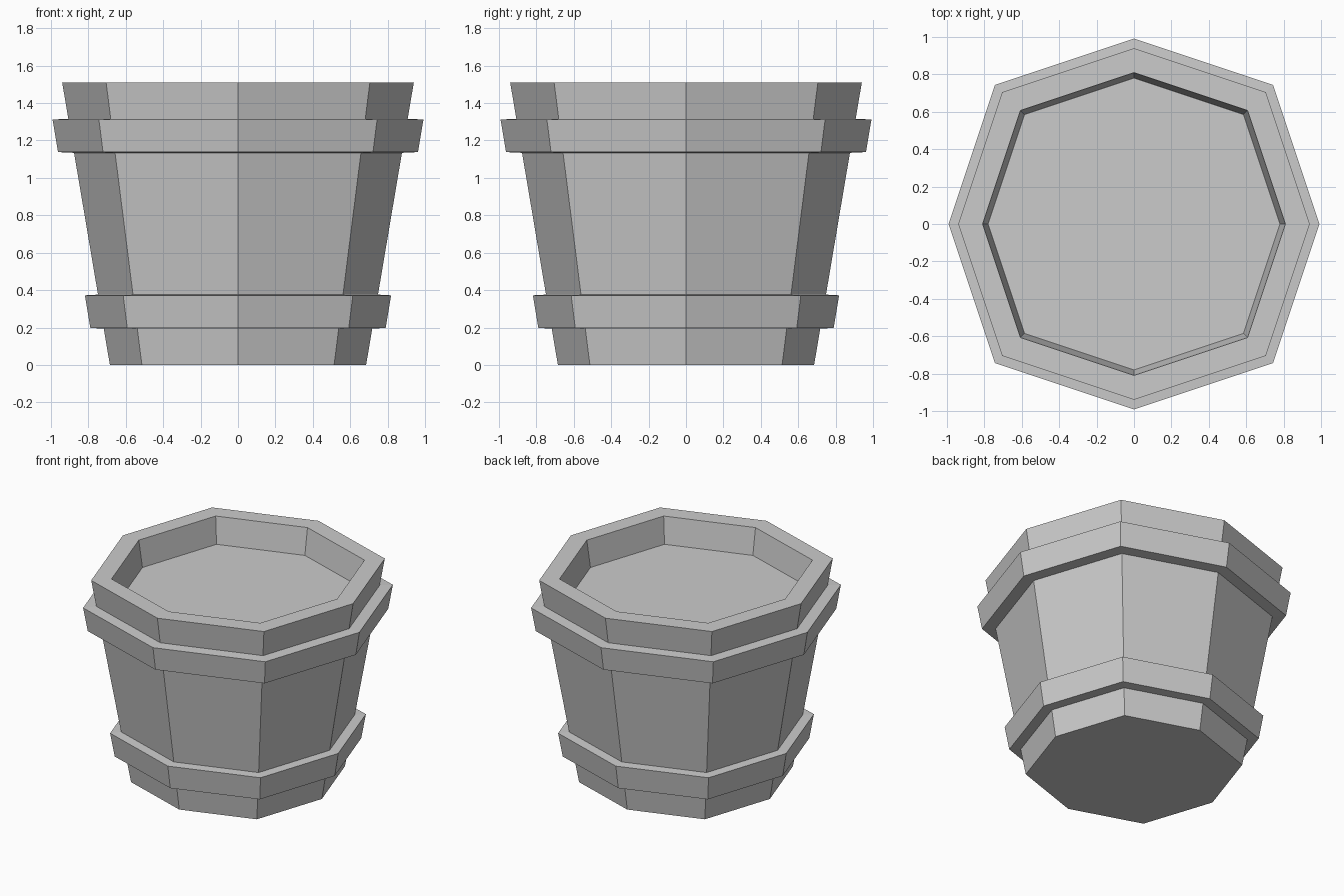
import bpy, bmesh

if "Cube" in bpy.data.objects:
    bpy.data.objects.remove(bpy.data.objects["Cube"])


def octagon(bm, r, z):
    """Eight-sided ring: four points on the axes, four on the diagonals."""
    d = r * 0.75
    pts = [(r, 0), (d, d), (0, r), (-d, d), (-r, 0), (-d, -d), (0, -r), (d, -d)]
    return [bm.verts.new((x, y, z)) for x, y in pts]


def make_part(name, profile, cap_start=False, cap_end=False):
    """Bridge octagonal rings along a (radius, height) profile."""
    bm = bmesh.new()
    rings = [octagon(bm, r, z) for r, z in profile]
    for a, b in zip(rings, rings[1:]):
        for i in range(8):
            j = (i + 1) % 8
            bm.faces.new((a[i], a[j], b[j], b[i]))
    if cap_start:
        bm.faces.new(rings[0][::-1])
    if cap_end:
        bm.faces.new(rings[-1])
    mesh = bpy.data.meshes.new(name)
    bm.to_mesh(mesh)
    bm.free()
    obj = bpy.data.objects.new(name, mesh)
    bpy.context.collection.objects.link(obj)
    return obj


def wall(z):
    """Radius of the tapered outer wall at height z."""
    return 0.685 + (0.94 - 0.685) * z / 1.51


def hoop(z0, z1, grow):
    """Profile points of a raised hoop, slightly square to the sloping wall."""
    return [(wall(z0), z0), (wall(z0 + 0.004) + grow, z0 + 0.004),
            (wall(z1 - 0.004) + grow, z1 - 0.004), (wall(z1), z1)]


# Tapered tub with two raised hoops, flat rim and inner lip
make_part("tub", [(0.685, 0.0)]
          + hoop(0.194, 0.376, 0.071)
          + hoop(1.134, 1.316, 0.085)
          + [(0.94, 1.51), (0.81, 1.51), (0.78, 1.316)],
          cap_start=True)

# Flat soil surface inside the rim
make_part("soil", [(0.78, 1.316)], cap_end=True)
